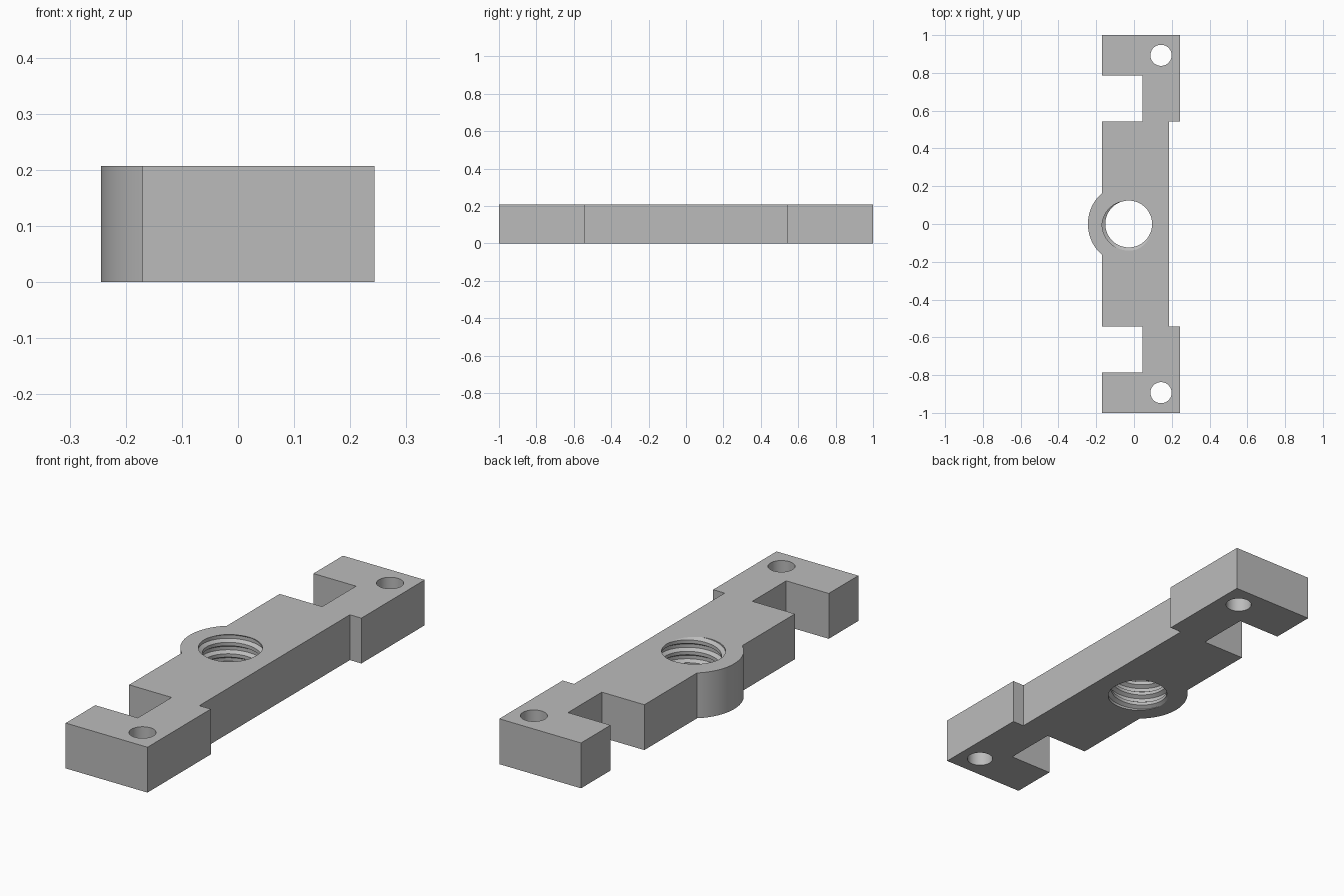
import bpy, bmesh, math

if "Cube" in bpy.data.objects:
    bpy.data.objects.remove(bpy.data.objects["Cube"])

THICK = 0.207
BORE_X = -0.028
BOSS_R = 0.216
EDGE_X = -0.17

grey = bpy.data.materials.new("plain grey")
grey.use_nodes = True
grey.diffuse_color = (0.5, 0.5, 0.5, 1)
grey.node_tree.nodes["Principled BSDF"].inputs["Base Color"].default_value = (0.5, 0.5, 0.5, 1)


def make_object(name, bm):
    bmesh.ops.recalc_face_normals(bm, faces=bm.faces)
    mesh = bpy.data.meshes.new(name)
    bm.to_mesh(mesh)
    bm.free()
    mesh.materials.append(grey)
    obj = bpy.data.objects.new(name, mesh)
    bpy.context.collection.objects.link(obj)
    return obj


def bracket_plate():
    # Half outline along +y, mirrored to -y, closed by the round boss
    half = [(0.185, 0.543), (0.243, 0.543), (0.243, 1), (EDGE_X, 1),
            (EDGE_X, 0.787), (0.045, 0.787), (0.045, 0.543), (EDGE_X, 0.543)]
    start = math.acos((EDGE_X - BORE_X) / BOSS_R)
    steps = 32
    arc = []
    for i in range(steps + 1):
        a = start + (2 * math.pi - 2 * start) * i / steps
        arc.append((BORE_X + BOSS_R * math.cos(a), BOSS_R * math.sin(a)))
    outline = half + arc + [(x, -y) for x, y in reversed(half)]
    bm = bmesh.new()
    face = bm.faces.new([bm.verts.new((x, y, 0)) for x, y in outline])
    ext = bmesh.ops.extrude_face_region(bm, geom=[face])
    top = [v for v in ext["geom"] if isinstance(v, bmesh.types.BMVert)]
    bmesh.ops.translate(bm, verts=top, vec=(0, 0, THICK))
    return make_object("bracket_plate", bm)


def pin_cutter(name, x, y, radius):
    bm = bmesh.new()
    bmesh.ops.create_cone(bm, cap_ends=True, segments=48, radius1=radius,
                          radius2=radius, depth=1)
    bmesh.ops.translate(bm, verts=bm.verts, vec=(x, y, 0))
    return make_object(name, bm)


def thread_cutter():
    # Helical rod: four profile points per turn, swept round the bore
    pitch, sides, turns = 0.052, 64, 8
    profile = [(0, 0.124), (0.3, 0.124), (0.5, 0.141), (0.8, 0.141)]
    n = len(profile)
    base = THICK - 6.3 * pitch
    bm = bmesh.new()
    grid = {}
    for k in range(turns * n + 1):
        part, radius = profile[k % n]
        for j in range(sides):
            a = 2 * math.pi * j / sides
            z = base + (k // n + part + j / sides) * pitch
            grid[k, j] = bm.verts.new((BORE_X + radius * math.cos(a),
                                       radius * math.sin(a), z))

    def vert(k, j):
        return grid[k, j] if j < sides else grid.get((k + n, 0))

    for k in range(turns * n):
        for j in range(sides):
            ring = [vert(k, j), vert(k, j + 1), vert(k + 1, j + 1), vert(k + 1, j)]
            if all(ring):
                bm.faces.new(ring)
    # Close both spiral ends with fans, outside the plate
    rim = [e for e in bm.edges if e.is_boundary]
    middle = base + turns * pitch / 2
    low = bm.verts.new((BORE_X, 0, base - 0.05))
    high = bm.verts.new((BORE_X, 0, base + (turns + 1) * pitch + 0.05))
    for e in rim:
        tip = low if e.verts[0].co.z < middle else high
        bm.faces.new((e.verts[0], e.verts[1], tip))
    return make_object("thread_cutter", bm)


plate = bracket_plate()
cutters = [pin_cutter("pin_hole_cutter_back", 0.143, 0.893, 0.056),
           pin_cutter("pin_hole_cutter_front", 0.143, -0.893, 0.056),
           thread_cutter()]

# Cut the holes and the threaded bore
for cutter in cutters:
    mod = plate.modifiers.new(cutter.name, 'BOOLEAN')
    mod.operation = 'DIFFERENCE'
    mod.solver = 'EXACT'
    mod.object = cutter
bpy.context.view_layer.objects.active = plate
plate.select_set(True)
for mod in list(plate.modifiers):
    bpy.ops.object.modifier_apply(modifier=mod.name)
for cutter in cutters:
    bpy.data.objects.remove(cutter)
bpy.ops.object.shade_smooth_by_angle(angle=math.radians(25))
